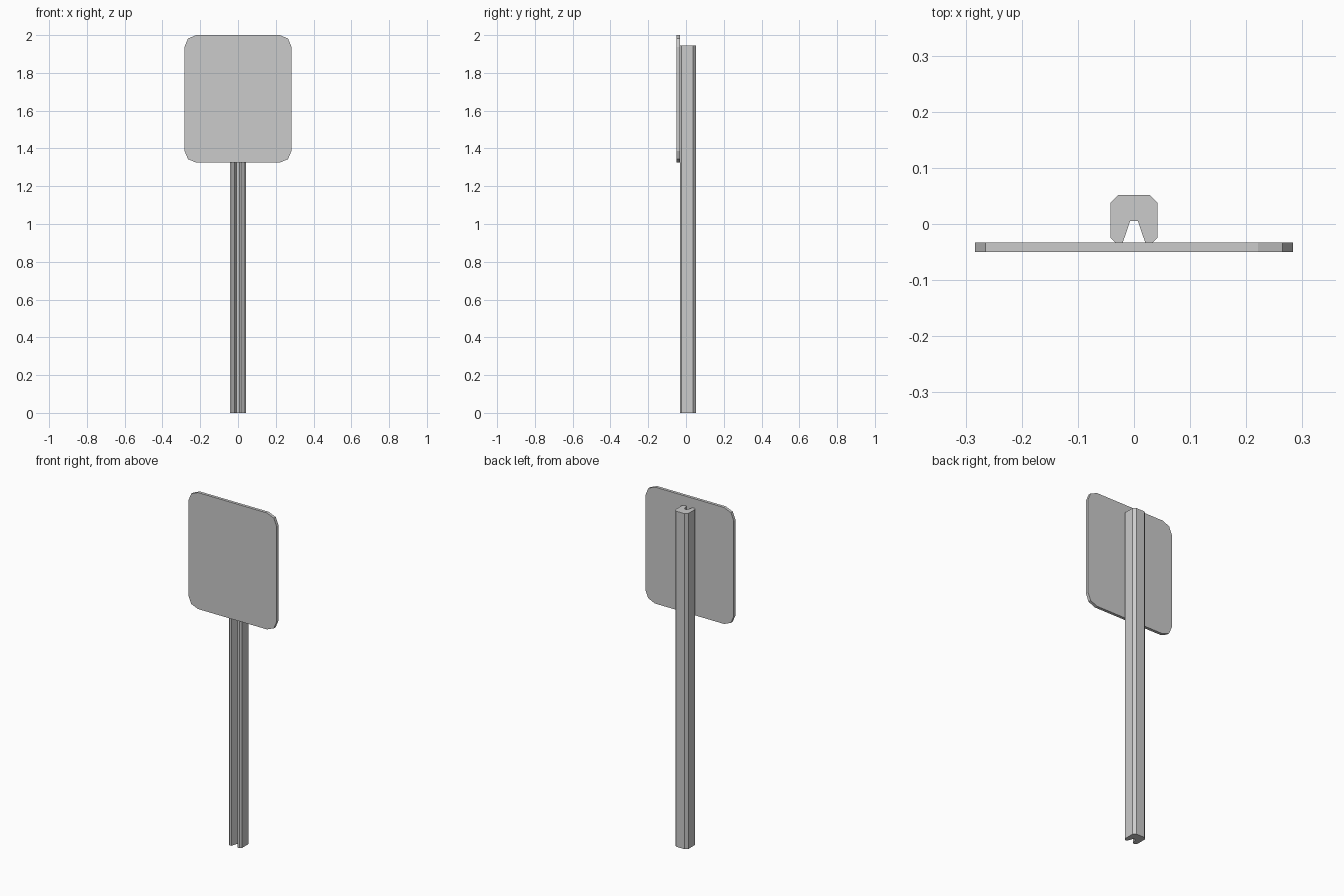
import bpy, bmesh, math
from mathutils import Vector

if "Cube" in bpy.data.objects:
    bpy.data.objects.remove(bpy.data.objects["Cube"])


def extrude_profile(name, points, direction):
    """Closed flat-shaded prism from a planar outline."""
    bm = bmesh.new()
    face = bm.faces.new([bm.verts.new(p) for p in points])
    res = bmesh.ops.extrude_face_region(bm, geom=[face], use_keep_orig=True)
    moved = [v for v in res["geom"] if isinstance(v, bmesh.types.BMVert)]
    bmesh.ops.translate(bm, verts=moved, vec=Vector(direction))
    bmesh.ops.recalc_face_normals(bm, faces=bm.faces)
    mesh = bpy.data.meshes.new(name)
    bm.to_mesh(mesh)
    bm.free()
    obj = bpy.data.objects.new(name, mesh)
    bpy.context.collection.objects.link(obj)
    return obj


# Post: chamfered square section with a tapered slot in the front
half = [(0.007, 0.005), (0.02, -0.033), (0.033, -0.033), (0.042, -0.024),
        (0.042, 0.038), (0.028, 0.052)]
section = half + [(-x, y) for x, y in reversed(half)]
extrude_profile("post", [(x, y, 0) for x, y in section], (0, 0, 1.945))

# Sign panel: rectangle with two-segment rounded corners
w, z0, z1, r = 0.283, 1.325, 2.0, 0.062
outline = []
for i, (cx, cz) in enumerate([(w - r, z1 - r), (r - w, z1 - r),
                              (r - w, z0 + r), (w - r, z0 + r)]):
    for k in range(3):
        a = math.radians(90 * i + 45 * k)
        outline.append((cx + r * math.cos(a), -0.05, cz + r * math.sin(a)))
extrude_profile("sign_panel", outline, (0, 0.017, 0))
